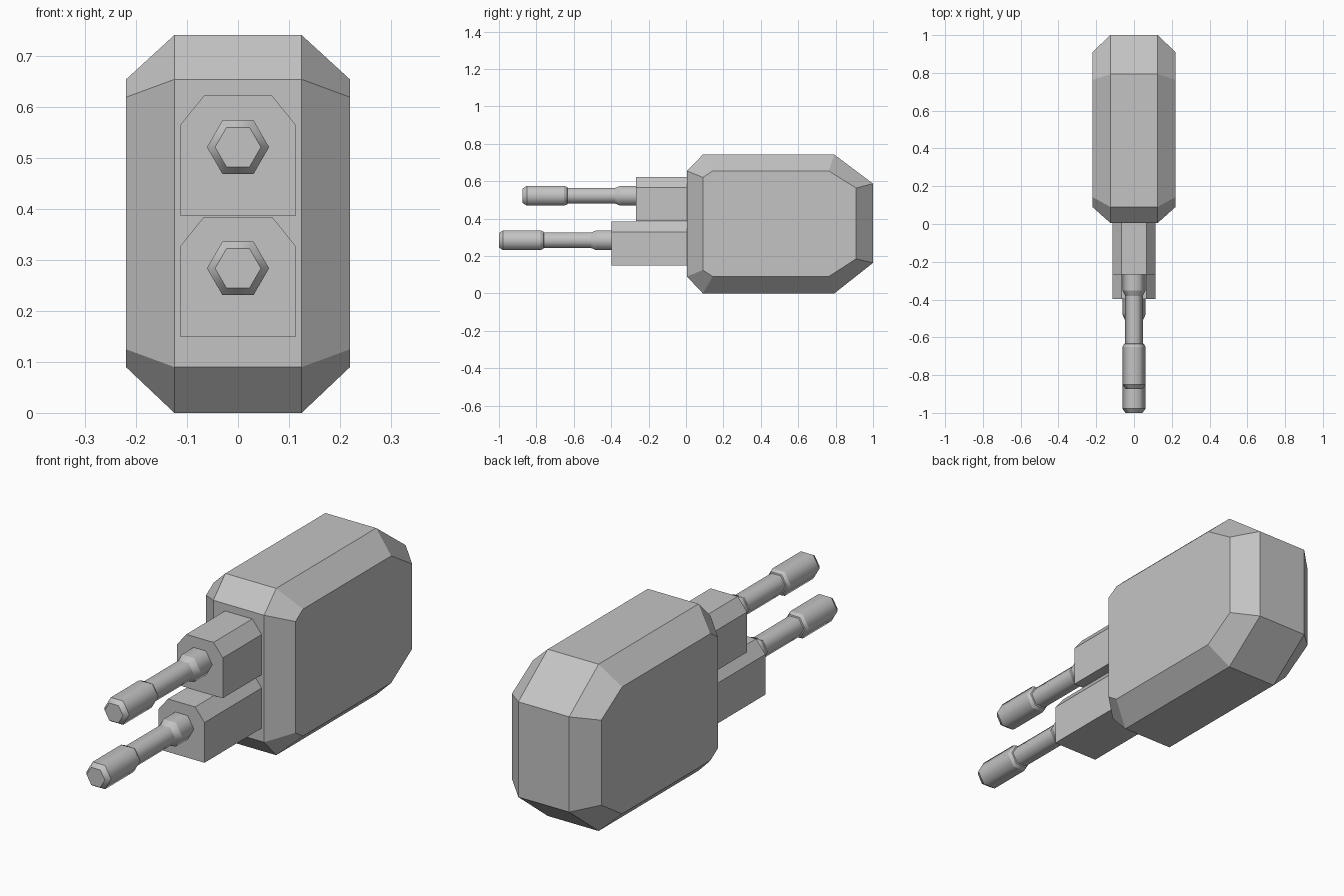
import bpy, bmesh
from math import cos, sin, pi

cube = bpy.data.objects.get("Cube")
if cube:
    bpy.data.objects.remove(cube)

grey = bpy.data.materials.new("plain_grey")
grey.use_nodes = True
colour = (0.55, 0.55, 0.55, 1)
grey.diffuse_color = colour
grey.node_tree.nodes["Principled BSDF"].inputs["Base Color"].default_value = colour


def loft(name, rings, smooth_sides=False):
    """Skin a list of equal point rings, capping both ends."""
    bm = bmesh.new()
    loops = [[bm.verts.new(p) for p in ring] for ring in rings]
    n = len(loops[0])
    sides = []
    for a, b in zip(loops, loops[1:]):
        for i in range(n):
            j = (i + 1) % n
            sides.append(bm.faces.new((a[i], a[j], b[j], b[i])))
    bm.faces.new(loops[0])
    bm.faces.new(loops[-1])
    bmesh.ops.recalc_face_normals(bm, faces=bm.faces)
    if smooth_sides:
        for f in sides:
            f.smooth = True
        # Ring edges stay crisp, lengthwise edges are smooth
        for loop in loops:
            for i in range(n):
                bm.edges.get((loop[i], loop[(i + 1) % n])).smooth = False
    mesh = bpy.data.meshes.new(name)
    bm.to_mesh(mesh)
    bm.free()
    mesh.materials.append(grey)
    obj = bpy.data.objects.new(name, mesh)
    bpy.context.collection.objects.link(obj)
    return obj


# Housing: side outline with a smaller outline on each cheek
outer = [(0.005, 0.09), (0.09, 0), (0.793, 0), (1, 0.163),
         (1, 0.587), (0.793, 0.742), (0.09, 0.742), (0.005, 0.655)]
cheek = [(0.09, 0.125), (0.143, 0.09), (0.763, 0.09), (0.91, 0.185),
         (0.91, 0.563), (0.763, 0.655), (0.143, 0.655), (0.09, 0.62)]
layers = [(-0.22, cheek), (-0.125, outer), (0.125, outer), (0.22, cheek)]
loft("housing", [[(x, y, z) for y, z in outline] for x, outline in layers])


def barrel_set(label, base_z, front_y, tip_y):
    # Mounting block with chamfered top corners
    section = [(-0.113, 0), (0.113, 0), (0.113, 0.179),
               (0.067, 0.236), (-0.067, 0.236), (-0.113, 0.179)]
    loft(label + "_block", [[(x, y, base_z + z) for x, z in section]
                            for y in (front_y, 0.02)])
    # Six-sided barrel: collar, thin shaft and thick muzzle
    profile = [(front_y + 0.01, 0.061), (front_y - 0.083, 0.061),
               (front_y - 0.113, 0.047), (tip_y + 0.24, 0.047),
               (tip_y + 0.238, 0.053), (tip_y + 0.222, 0.061),
               (tip_y + 0.022, 0.061), (tip_y, 0.045)]
    centre_z = base_z + 0.135
    loft(label + "_barrel",
         [[(r * cos(k * pi / 3), y, centre_z + r * sin(k * pi / 3)) for k in range(6)]
          for y, r in profile], smooth_sides=True)


barrel_set("upper", 0.387, -0.268, -0.873)
barrel_set("lower", 0.149, -0.397, -1.0)
